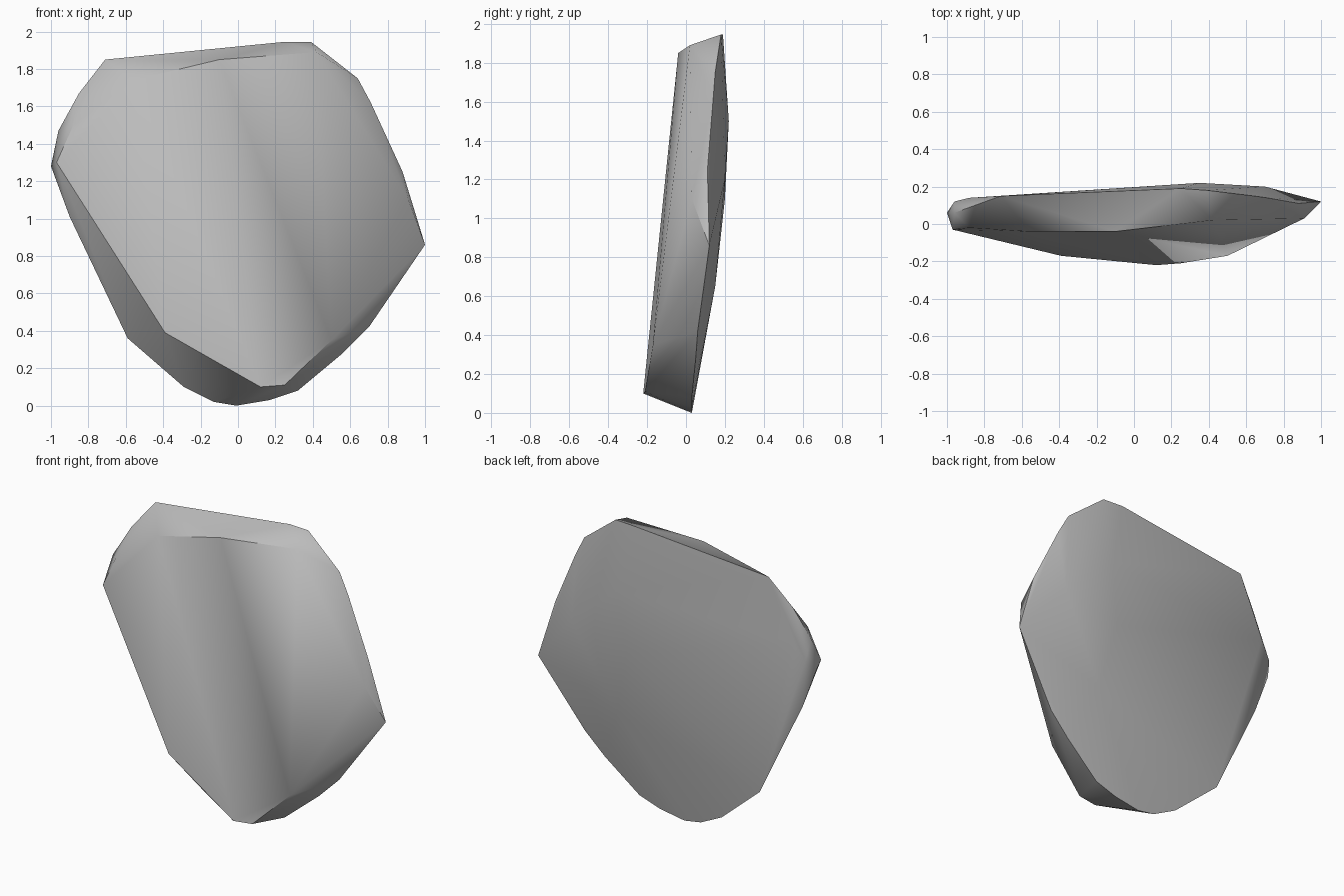
import bpy
import bmesh
import math

cube = bpy.data.objects.get("Cube")
if cube:
    bpy.data.objects.remove(cube, do_unlink=True)

# Stone colour
stone = bpy.data.materials.new("stone grey")
stone.use_nodes = True
grey = (0.5, 0.5, 0.5, 1)
stone.diffuse_color = grey
stone.node_tree.nodes["Principled BSDF"].inputs["Base Color"].default_value = grey

# Rim of the broad front face
front_rim = [
    (.12, -.22, .1), (.25, -.21, .11), (.5, -.17, .35), (.91, .03, 1.1),
    (.42, .02, 1.89), (-.1, -.04, 1.85), (-.56, -.04, 1.74),
    (-.88, -.02, 1.5), (-.97, -.03, 1.3), (-.39, -.17, .39),
]
# Widest outline of the slab
outline = [
    (-.01, .03, 0), (.17, .03, .03), (.32, .03, .08), (.56, .05, .28),
    (.7, .06, .42), (1, .12, .86), (.88, .11, 1.25), (.71, .14, 1.62),
    (.64, .15, 1.75), (.39, .18, 1.945), (.25, .19, 1.945), (-.71, .15, 1.85),
    (-.85, .1, 1.67), (-.96, .06, 1.47), (-1, .06, 1.28), (-.9, .06, 1.01),
    (-.59, .07, .36), (-.29, .04, .1), (-.13, .03, .02),
]
# Gentle swell of the back
back_swell = [
    (.35, .22, 1.5), (.7, .2, 1.2), (.4, .15, .65), (.3, .2, 1.1),
    (-.88, .14, 1.45), (-.96, .12, 1.35),
]

# Wrap the points in one faceted solid
bm = bmesh.new()
for co in front_rim + outline + back_swell:
    bm.verts.new(co)
hull = bmesh.ops.convex_hull(bm, input=bm.verts)
loose = [v for v in bm.verts if not v.link_faces]
bmesh.ops.delete(bm, geom=loose, context="VERTS")
bmesh.ops.recalc_face_normals(bm, faces=bm.faces)
mesh = bpy.data.meshes.new("flat_stone")
bm.to_mesh(mesh)
bm.free()
mesh.materials.append(stone)
rock = bpy.data.objects.new("flat_stone", mesh)
bpy.context.collection.objects.link(rock)

# Soft shading with crisp ridges
bpy.ops.object.select_all(action="DESELECT")
rock.select_set(True)
bpy.context.view_layer.objects.active = rock
bpy.ops.object.shade_smooth_by_angle(angle=math.radians(40))
